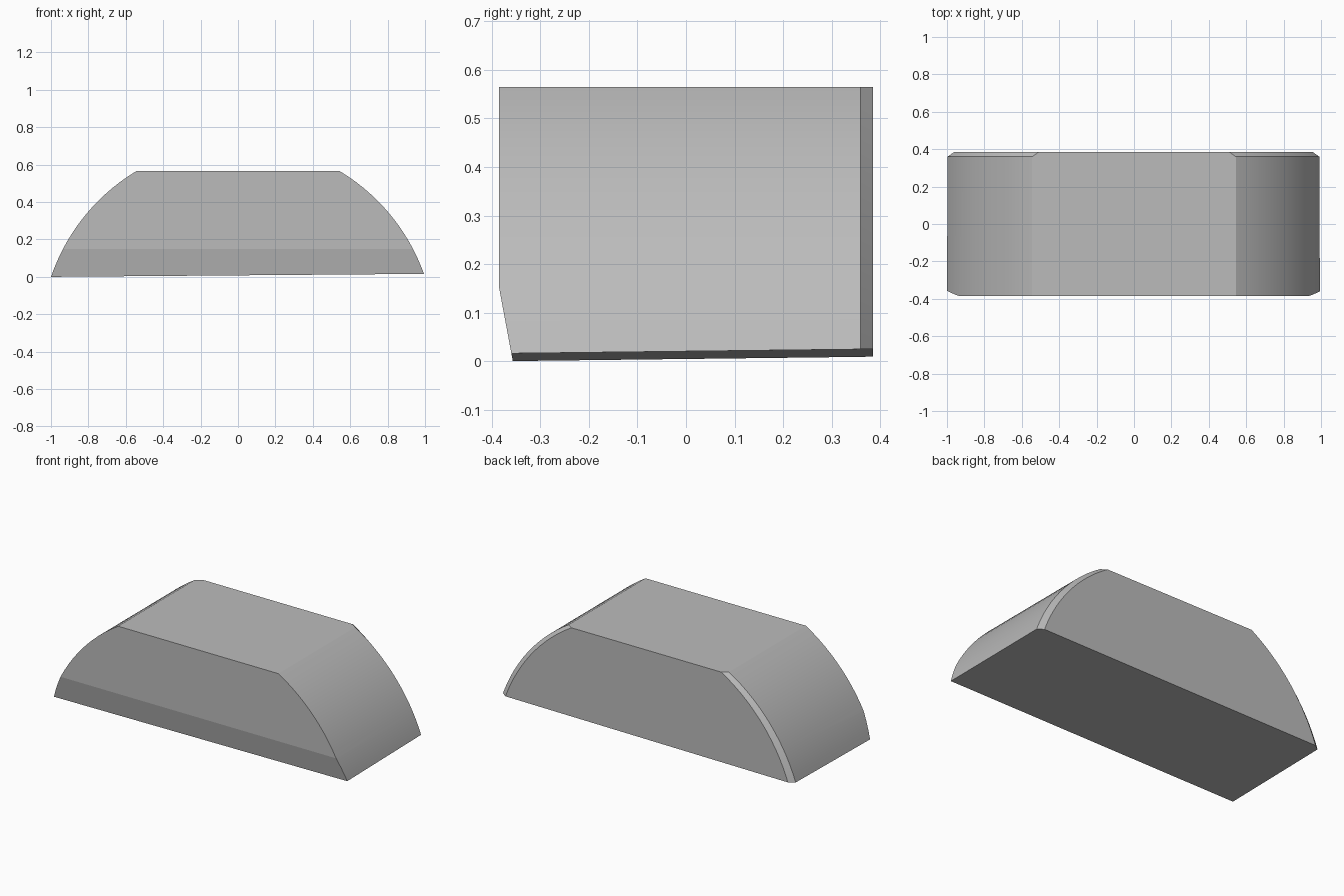
import bpy, bmesh
from math import sin, cos, asin, radians
from mathutils import Vector

cube = bpy.data.objects.get("Cube")
if cube:
    bpy.data.objects.remove(cube, do_unlink=True)

RADIUS, CENTRE_Z, TOP = 1.056, -0.34, 0.565
HALF_DEPTH, STEPS = 0.385, 14

# Block material
grey = bpy.data.materials.new("mid_grey")
grey.use_nodes = True
colour = (0.5, 0.5, 0.5, 1)
grey.diffuse_color = colour
grey.node_tree.nodes["Principled BSDF"].inputs["Base Color"].default_value = colour


def arch_profile(inset):
    """Flat-topped arch, from the foot at +x over the top to the foot at -x."""
    low, high = asin(-CENTRE_Z / RADIUS), asin((TOP - CENTRE_Z) / RADIUS)
    side = []
    for i in range(STEPS + 1):
        a = low + (high - low) * i / STEPS
        side.append((RADIUS * cos(a) - inset, CENTRE_Z + RADIUS * sin(a)))
    return side + [(-x, z) for x, z in reversed(side)]


def slice_off(bm, point, normal):
    """Cut away everything beyond a plane and close the hole."""
    cut = bmesh.ops.bisect_plane(
        bm, geom=bm.verts[:] + bm.edges[:] + bm.faces[:], dist=1e-5,
        plane_co=point, plane_no=Vector(normal).normalized(), clear_outer=True)
    edges = [e for e in cut["geom_cut"] if isinstance(e, bmesh.types.BMEdge)]
    bmesh.ops.contextual_create(bm, geom=edges)


# Arched block: rings from front to back, the last one inset as a side bevel
bm = bmesh.new()
stations = [(-HALF_DEPTH, 0), (0.36, 0), (HALF_DEPTH, 0.035)]
rings = [[bm.verts.new((x, y, z)) for x, z in arch_profile(inset)]
         for y, inset in stations]
for a, b in zip(rings, rings[1:]):
    for i in range(len(a)):
        j = (i + 1) % len(a)
        bm.faces.new((a[i], a[j], b[j], b[i]))
bm.faces.new(rings[0])
bm.faces.new(rings[-1])
bmesh.ops.recalc_face_normals(bm, faces=bm.faces)

# Sloping lower front and slightly tilted underside
slice_off(bm, (0, -HALF_DEPTH, 0.15), (0, -0.15, -0.028))
slice_off(bm, (0, 0, 0.0123), (0.008, 0.012, -1))
bmesh.ops.recalc_face_normals(bm, faces=bm.faces)

mesh = bpy.data.meshes.new("arched_block")
bm.to_mesh(mesh)
bm.free()
mesh.materials.append(grey)
block = bpy.data.objects.new("arched_block", mesh)
bpy.context.collection.objects.link(block)
bpy.ops.object.select_all(action="DESELECT")
block.select_set(True)
bpy.context.view_layer.objects.active = block
bpy.ops.object.shade_smooth_by_angle(angle=radians(8))
